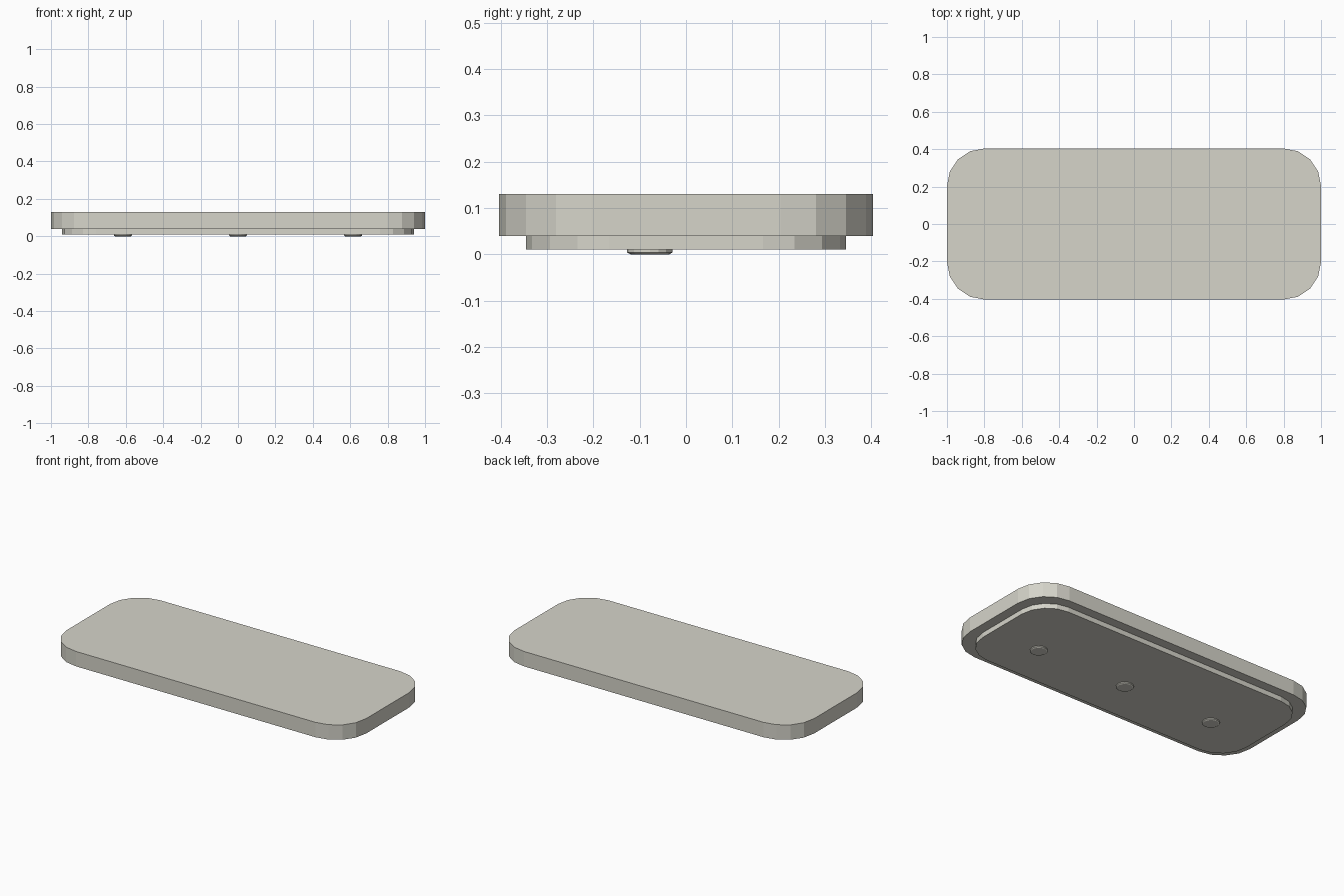
import bpy, bmesh, math

if "Cube" in bpy.data.objects:
    bpy.data.objects.remove(bpy.data.objects["Cube"])

stone = bpy.data.materials.new("warm_light_grey")
stone.diffuse_color = (0.67, 0.66, 0.59, 1)
stone.use_nodes = True
stone.node_tree.nodes["Principled BSDF"].inputs["Base Color"].default_value = stone.diffuse_color


def finish(name, bm):
    bmesh.ops.recalc_face_normals(bm, faces=bm.faces[:])
    me = bpy.data.meshes.new(name)
    bm.to_mesh(me)
    bm.free()
    me.materials.append(stone)
    ob = bpy.data.objects.new(name, me)
    bpy.context.collection.objects.link(ob)
    return ob


def rounded_slab(name, hx, hy, r, z0, z1, seg=4):
    """Rounded rectangle outline, extruded from z0 to z1."""
    bm = bmesh.new()
    verts = []
    for i, (sx, sy) in enumerate([(1, 1), (-1, 1), (-1, -1), (1, -1)]):
        for k in range(seg + 1):
            a = math.pi / 2 * (i + k / seg)
            verts.append(bm.verts.new((sx * (hx - r) + r * math.cos(a),
                                       sy * (hy - r) + r * math.sin(a), z0)))
    base = bm.faces.new(verts)
    ext = bmesh.ops.extrude_face_region(bm, geom=[base], use_keep_orig=True)
    for v in ext["geom"]:
        if isinstance(v, bmesh.types.BMVert):
            v.co.z = z1
    return finish(name, bm)


def foot(name, x, y, profile, sides=16):
    """Low button foot made from stacked rings of (radius, z)."""
    bm = bmesh.new()
    rings = [[bm.verts.new((x + r * math.cos(2 * math.pi * i / sides),
                            y + r * math.sin(2 * math.pi * i / sides), z))
              for i in range(sides)] for r, z in profile]
    for a, b in zip(rings, rings[1:]):
        for i in range(sides):
            j = (i + 1) % sides
            bm.faces.new((a[i], a[j], b[j], b[i]))
    bm.faces.new(rings[0])
    bm.faces.new(rings[-1])
    return finish(name, bm)


# Main slab and the recessed plate below it
rounded_slab("top_slab", 1.0, 0.404, 0.2, 0.04, 0.13)
rounded_slab("base_plate", 0.94, 0.346, 0.18, 0.01, 0.04)

# Three small button feet in a row
for label, x in (("left", -0.615), ("middle", 0.0), ("right", 0.615)):
    foot(label + "_foot", x, -0.078,
         [(0.049, 0.01), (0.049, 0.004), (0.042, 0.0)])
